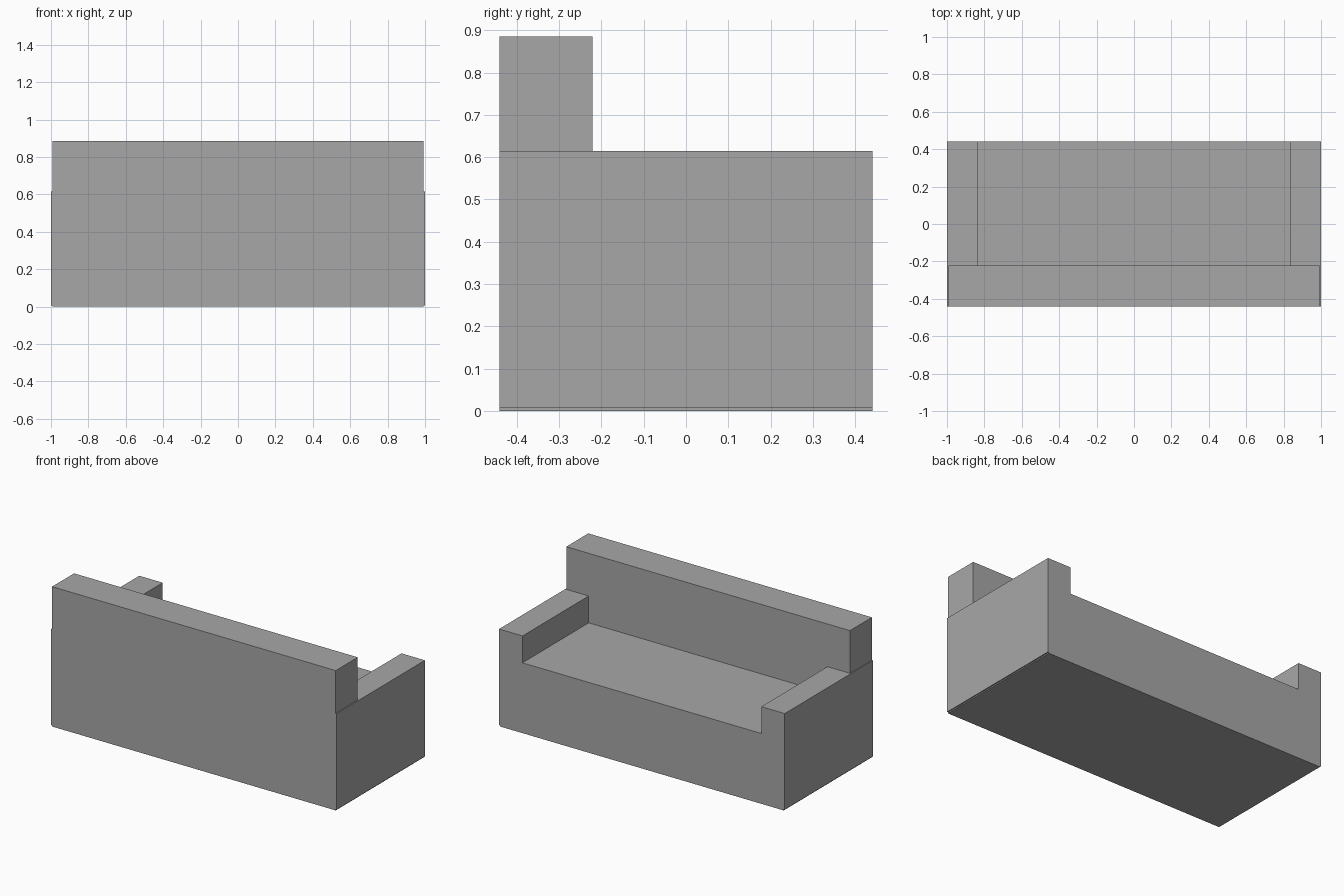
import bpy

if "Cube" in bpy.data.objects:
    bpy.data.objects.remove(bpy.data.objects["Cube"])

# Single flat upholstery colour
grey = bpy.data.materials.new("grey upholstery")
grey.diffuse_color = (0.39, 0.39, 0.39, 1)
grey.use_nodes = True
grey.node_tree.nodes["Principled BSDF"].inputs["Base Color"].default_value = grey.diffuse_color


def box(name, x0, x1, y0, y1, z0, z1):
    bpy.ops.mesh.primitive_cube_add(size=1)
    o = bpy.context.object
    o.name = name
    size = (x1 - x0, y1 - y0, z1 - z0)
    mid = ((x0 + x1) / 2, (y0 + y1) / 2, (z0 + z1) / 2)
    for v in o.data.vertices:
        v.co = [v.co[i] * size[i] + mid[i] for i in range(3)]
    o.data.materials.append(grey)
    return o


D = 0.441          # half depth
INNER = 0.836      # inner face of the arms
SEAT, ARM, BACK = 0.445, 0.615, 0.885

# Seat block, reaching the floor
box("seat", -INNER, INNER, -D, D, 0, SEAT)

# Armrests, raised a hair above the floor on slim plinths
for side, s in (("left", -1), ("right", 1)):
    lo, hi = sorted((s * INNER, s * 1.0))
    box(side + "_arm", lo, hi, -D, D, 0.007, ARM)
    lo, hi = sorted((s * INNER, s * 0.993))
    box(side + "_plinth", lo, hi, -D, D, 0, 0.007)

# Backrest: lower part between the arms, upper part over them
box("backrest_lower", -INNER, INNER, -D, -0.221, SEAT, ARM)
box("backrest_upper", -0.993, 0.993, -D, -0.221, ARM, BACK)
